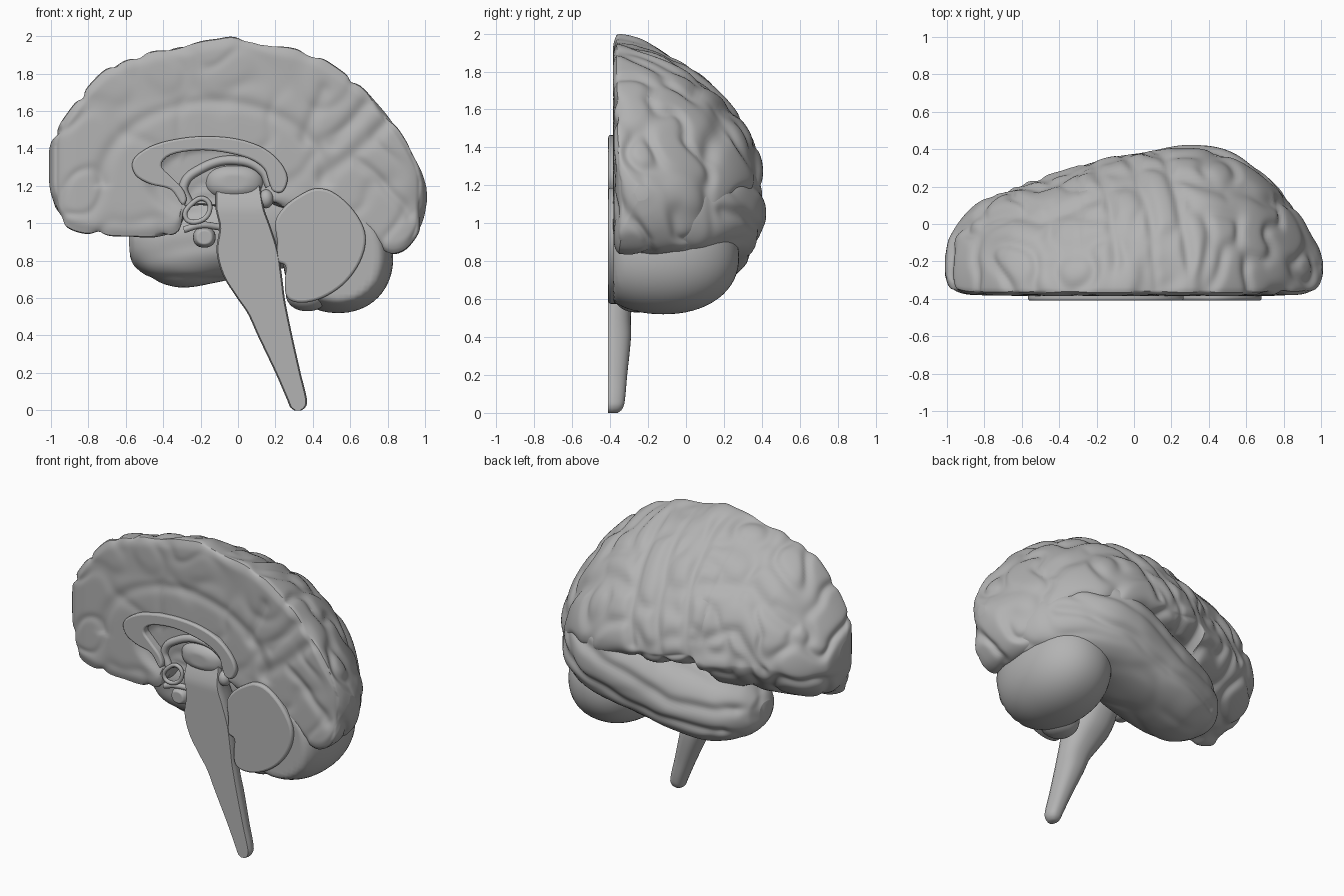
import bpy, bmesh, math
from mathutils import Vector, noise

if "Cube" in bpy.data.objects:
    bpy.data.objects.remove(bpy.data.objects["Cube"])

grey = bpy.data.materials.new("brain_grey")
grey.diffuse_color = (0.45, 0.45, 0.45, 1)
grey.use_nodes = True
grey.node_tree.nodes["Principled BSDF"].inputs["Base Color"].default_value = grey.diffuse_color


def finish(name, bm):
    bmesh.ops.recalc_face_normals(bm, faces=bm.faces)
    me = bpy.data.meshes.new(name)
    bm.to_mesh(me)
    bm.free()
    ob = bpy.data.objects.new(name, me)
    bpy.context.collection.objects.link(ob)
    me.materials.append(grey)
    return ob


def interp(table, x):
    """Smooth interpolation of rows (x, a, b, ...)."""
    n = len(table)
    i = 0
    while i < n - 2 and x > table[i + 1][0]:
        i += 1
    p, q = table[i], table[i + 1]
    h = q[0] - p[0]
    t = min(max((x - p[0]) / h, 0), 1)
    a, b = table[max(i - 1, 0)], table[min(i + 2, n - 1)]
    out = []
    for k in range(1, len(p)):
        m0 = (q[k] - a[k]) / (q[0] - a[0]) * h
        m1 = (b[k] - p[k]) / (b[0] - p[0]) * h
        out.append((2*t**3 - 3*t*t + 1) * p[k] + (t**3 - 2*t*t + t) * m0
                   + (3*t*t - 2*t**3) * q[k] + (t**3 - t*t) * m1)
    return out


def loft(rings):
    bm = bmesh.new()
    vs = [[bm.verts.new(p) for p in r] for r in rings]
    n = len(vs[0])
    for a, b in zip(vs, vs[1:]):
        for j in range(n):
            bm.faces.new((a[j], a[(j + 1) % n], b[(j + 1) % n], b[j]))
    bm.faces.new(vs[0])
    bm.faces.new(vs[-1])
    bmesh.ops.recalc_face_normals(bm, faces=bm.faces)
    bm.normal_update()
    return bm


def spow(v, e):
    return math.copysign(abs(v) ** e, v)


def line_dist(x, z, pts):
    best = 9
    for (ax, az), (bx, bz) in zip(pts, pts[1:]):
        dx, dz = bx - ax, bz - az
        t = min(max(((x - ax) * dx + (z - az) * dz) / (dx*dx + dz*dz), 0), 1)
        best = min(best, math.hypot(x - ax - t * dx, z - az - t * dz))
    return best


def groove(co, lines, width):
    wob = noise.noise(co * 5) * 0.03
    d = min(line_dist(co.x + wob, co.z + wob, l) for l in lines)
    return math.exp(-(d / width) ** 2)


def folds(co, freq, stretch=(1, 1, 1)):
    p = Vector([c * s for c, s in zip(co, stretch)]) * freq
    p += noise.noise_vector(p * 0.6) * 0.5
    return math.exp(-(noise.noise(p) / 0.16) ** 2)


def steps(lo, hi, n):
    return [(lo + hi) / 2 - (hi - lo) / 2 * math.cos(math.pi * i / n) for i in range(n + 1)]


# Cerebrum: cross-sections along x (x, value)
bottom = [(-1, 1.24), (-.99, 1.12), (-.96, 1.04), (-.9, .98), (-.8, .95), (-.6, .935), (-.36, .94),
          (-.31, .98), (-.27, 1.09), (-.1, 1.1), (.2, 1.1), (.35, 1.05), (.6, .97), (.7, .94),
          (.79, .85), (.88, .86), (.95, .94), (.985, 1.03), (1, 1.12)]
top = [(-1, 1.38), (-.99, 1.44), (-.96, 1.5), (-.9, 1.59), (-.8, 1.72), (-.7, 1.82), (-.6, 1.87),
       (-.4, 1.93), (-.2, 1.965), (0, 1.99), (.2, 1.95), (.4, 1.9), (.6, 1.77), (.7, 1.68),
       (.8, 1.57), (.9, 1.42), (.97, 1.29), (1, 1.2)]
outer = [(-1, -.18), (-.98, -.08), (-.9, .04), (-.8, .125), (-.6, .215), (-.4, .275), (-.2, .345),
         (0, .385), (.2, .395), (.4, .385), (.6, .305), (.8, .14), (.9, .03), (.97, -.1), (1, -.2)]
inner = [(-1, -.27), (-.985, -.32), (-.95, -.36), (-.85, -.38), (0, -.385), (.85, -.38),
         (.95, -.36), (.985, -.32), (1, -.27)]
lower = [(-1, 1.8), (-.6, 1.6), (-.3, 1.7), (.2, 2.4), (.5, 3), (.8, 3.2), (1, 2.4)]
rings = []
for x in steps(-1, 1, 220):
    zb, zt, y0, y1, low = [interp(t, x)[0] for t in (bottom, top, inner, outer, lower)]
    zc = zb + (.18 + .2 * abs(x) + (.06 if x < -.3 else 0)) * (zt - zb)
    ring = []
    for i in range(91):
        a = math.pi * i / 90
        e = 2 / (1.6 + .2 * x * x) if a < math.pi / 2 else 2 / low
        h = zt - zc if a < math.pi / 2 else zc - zb
        s = spow(math.sin(a), e) if 0 < i < 90 else 0
        ring.append((x, y0 + .02 + (y1 - y0 - .02) * s, zc + h * spow(math.cos(a), e)))
    for j in range(1, 60):
        z = zb + (zt - zb) * j / 60
        s = max(0, 1 - min(z - zb, zt - z) / .06)
        ring.append((x, y0 + .02 * s * s, z))
    rings.append(ring)
bm = loft(rings)
outer_sulci = [[(.12, 1.97), (.02, 1.6), (-.1, 1.2)], [(-.08, 1.95), (-.16, 1.6), (-.27, 1.2)],
               [(.3, 1.9), (.2, 1.6), (.12, 1.3)], [(-.2, 1.68), (-.5, 1.7), (-.82, 1.5)],
               [(-.25, 1.4), (-.5, 1.47), (-.7, 1.25)], [(.22, 1.6), (.5, 1.6), (.75, 1.35)]]
inner_sulci = [[(.83, 1.57), (.62, 1.37), (.45, 1.25)], [(.62, 1.37), (.78, 1.2), (.92, 1.05)],
               [(.36, 1.45), (.45, 1.7)], [(.5, 1.42), (.7, 1.65)]]
move = {}
for v in bm.verts:
    co, n = v.co, v.normal
    if n.y < -0.6:
        r = math.hypot((co.x + .13) / .6, (co.z - 1.22) / .43)
        cut = 0.008 * folds(co, 4.2) + 0.014 * groove(co, inner_sulci, .035)
        if co.z > 1.2:
            cut += 0.012 * math.exp(-((r - 1) / .07) ** 2)
        # hollow under the arch
        hollow = math.hypot((co.x + .13) / .34, (co.z - 1.22) / .19)
        cut += 0.03 * min(max((1.1 - hollow) * 5, 0), 1)
        move[v] = n * -cut
    else:
        cut = max(0.024 * folds(co, 4.2), 0.03 * groove(co, outer_sulci, .034))
        move[v] = n * (0.011 - cut)
for v, m in move.items():
    v.co += m
cerebrum = finish("cerebrum", bm)

# Temporal lobe running back under the rear of the cerebrum: (x, z low, z high, y low, y high)
lobe = [(-.58, .82, .95, -.08, .05), (-.55, .77, 1.0, -.14, .13), (-.45, .7, 1.08, -.2, .235),
        (-.3, .66, 1.13, -.22, .3), (-.1, .69, 1.19, -.24, .36), (.1, .73, 1.28, -.24, .395),
        (.3, .775, 1.36, -.24, .42), (.5, .8, 1.36, -.27, .39), (.7, .825, 1.28, -.3, .265),
        (.82, .85, 1.2, -.3, .13), (.9, .92, 1.12, -.28, -.02)]
rings = []
for x in steps(-.58, .9, 150):
    z0, z1, y0, y1 = interp(lobe, x)
    rings.append([(x, (y0 + y1) / 2 + (y1 - y0) / 2 * spow(math.cos(a), .85),
                   (z0 + z1) / 2 + (z1 - z0) / 2 * spow(math.sin(a), .85))
                  for a in [math.tau * i / 110 for i in range(110)]])
bm = loft(rings)
lobe_sulci = [[(-.5, .94), (-.1, .98), (.3, 1.14), (.65, 1.25)], [(-.42, .8), (0, .84), (.4, .97), (.75, 1.05)]]
move = {}
for v in bm.verts:
    cut = 0.008 * folds(v.co, 4, (.5, 1, 1))
    if v.co.y > 0:
        cut += 0.022 * groove(v.co, lobe_sulci, .032)
    move[v] = v.normal * (0.004 - cut)
for v, m in move.items():
    v.co += m
temporal = finish("temporal_lobe", bm)
for ob in (cerebrum, temporal):
    mod = ob.modifiers.new("soften", 'SMOOTH')
    mod.factor, mod.iterations = 0.5, 5

# Brain stem: half-round sections (z, x left, x right, y back), top leaning back into the thalamus
stem = [(0, .3, .34, -.36), (.015, .28, .36, -.34), (.05, .265, .37, -.325), (.2, .2, .335, -.31),
        (.4, .105, .29, -.29), (.52, .05, .265, -.29), (.6, -.005, .25, -.27), (.72, -.08, .235, -.22),
        (.85, -.115, .215, -.19), (.98, -.1, .175, -.2), (1.08, -.12, .14, -.22), (1.2, -.12, .12, -.25)]
rings = []
for i in range(61):
    z = 1.2 * (i / 60) ** 1.3
    l, r, yb = interp(stem, z)
    c, w = (l + r) / 2, (r - l) / 2
    f = -.41 + .04 * min(max((z - 1.06) / .13, 0), 1) ** 1.5
    ring = [(c + w * spow(math.cos(a), .8), f + .02 + (yb - f - .02) * math.sin(a), z)
            for a in [math.pi * k / 20 for k in range(21)]]
    ring += [(l + .008, f, z), (c, f, z), (r - .008, f, z)]
    rings.append(ring)
finish("brain_stem", loft(rings))


def plate(name, pts, y0, y1, bevel):
    """Smooth closed outline in x,z, extruded in y with rounded edges."""
    n, out = len(pts), []
    for i in range(n):
        p = [Vector(pts[(i + k) % n]) for k in (-1, 0, 1, 2)]
        for t in (0, .25, .5, .75):
            out.append(.5 * (2 * p[1] + (p[2] - p[0]) * t + (2*p[0] - 5*p[1] + 4*p[2] - p[3]) * t*t
                             + (3*p[1] - p[0] - 3*p[2] + p[3]) * t**3))
    ob = finish(name, loft([[(q.x, y, q.y) for q in out] for y in (y0, y1)]))
    mod = ob.modifiers.new("round", 'BEVEL')
    mod.width, mod.segments, mod.angle_limit = bevel, 3, math.radians(50)
    return ob


# Corpus callosum arch and cut face of the cerebellum
plate("corpus_callosum", [(-.3, 1.1), (-.36, 1.18), (-.47, 1.21), (-.55, 1.26), (-.56, 1.34), (-.47, 1.41),
      (-.33, 1.45), (-.17, 1.465), (0, 1.45), (.14, 1.4), (.23, 1.32), (.265, 1.24), (.24, 1.17), (.19, 1.17),
      (.165, 1.22), (.14, 1.29), (.06, 1.345), (-.08, 1.38), (-.22, 1.39), (-.36, 1.365), (-.41, 1.31),
      (-.36, 1.25), (-.3, 1.19), (-.275, 1.13)], -.41, -.32, .012)
plate("cerebellum_cut_face", [(.2, 1.01), (.25, 1.09), (.33, 1.15), (.41, 1.185), (.5, 1.17), (.6, 1.09),
      (.67, .98), (.68, .88), (.64, .77), (.56, .67), (.45, .6), (.34, .575), (.265, .6), (.25, .68),
      (.255, .77), (.21, .8), (.21, .9)], -.41, -.25, .014)


def ball(name, c, r, n=2.0, ymin=-9):
    bm = bmesh.new()
    bmesh.ops.create_uvsphere(bm, u_segments=48, v_segments=32, radius=1)
    for v in bm.verts:
        k = sum(abs(q) ** n for q in v.co) ** (-1 / n)
        v.co = Vector([c[i] + r[i] * v.co[i] * k for i in range(3)])
        v.co.y = max(v.co.y, ymin)
    return finish(name, bm)


# Rounded bodies
ball("cerebellum", (.535, -.12, .82), (.295, .4, .3), 2.15, -.385)
ball("cerebellar_tonsil", (.37, -.26, .63), (.115, .12, .1), 2.2, -.385)
ball("thalamus", (-.02, -.31, 1.22), (.16, .09, .095), 2.4, -.395)
ball("tectum", (.15, -.35, 1.13), (.04, .045, .05))
ball("pituitary", (-.18, -.32, .925), (.06, .08, .055), 2.3, -.385)


def tube(name, pts, r, cyclic=False):
    cu = bpy.data.curves.new(name, 'CURVE')
    cu.dimensions, cu.bevel_depth, cu.bevel_resolution, cu.use_fill_caps = '3D', r, 4, True
    sp = cu.splines.new('BEZIER')
    sp.bezier_points.add(len(pts) - 1)
    for b, p in zip(sp.bezier_points, pts):
        b.co = p
        b.handle_left_type = b.handle_right_type = 'AUTO'
    sp.use_cyclic_u = cyclic
    ob = bpy.data.objects.new(name, cu)
    bpy.context.collection.objects.link(ob)
    cu.materials.append(grey)


# Fornix and the small parts in front of the stem
tube("fornix", [(x, -.355, z) for x, z in ((-.26, 1.1), (-.29, 1.2), (-.2, 1.29), (0, 1.335), (.13, 1.28), (.17, 1.2))], .025)
tube("chiasm_ring", [(x, -.375, z) for x, z in ((-.28, 1.03), (-.24, 1.11), (-.18, 1.13), (-.15, 1.08), (-.21, 1.01))], .013, True)
tube("optic_nerve", [(-.29, -.36, .965), (-.2, -.36, .99), (-.1, -.33, .98)], .018)

# Smooth shading that keeps real edges
for ob in bpy.data.objects:
    if ob.type == 'MESH':
        bpy.ops.object.select_all(action='DESELECT')
        ob.select_set(True)
        bpy.context.view_layer.objects.active = ob
        bpy.ops.object.shade_smooth_by_angle(angle=math.radians(60))
